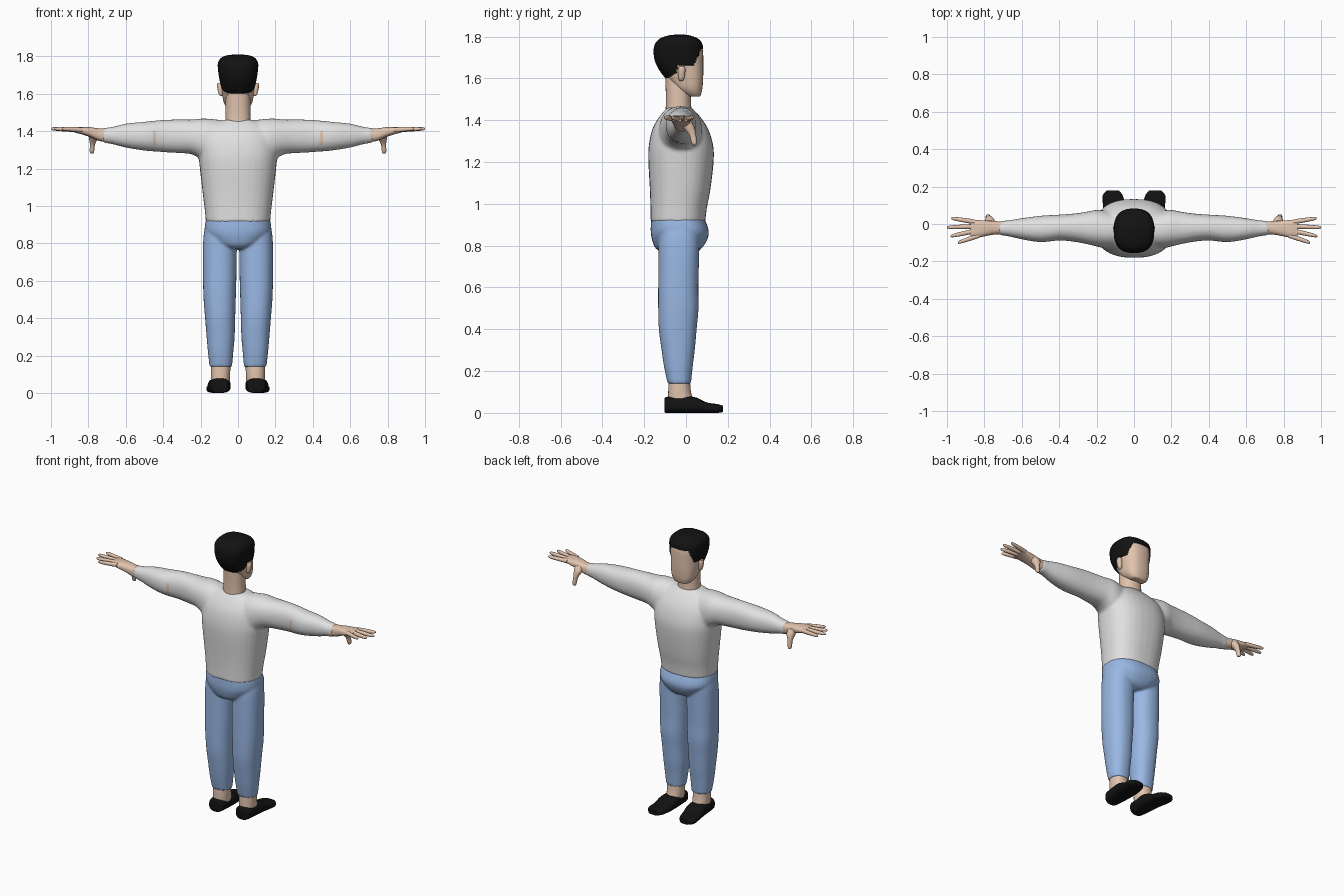
import bpy
import bmesh
import math

if "Cube" in bpy.data.objects:
    bpy.data.objects.remove(bpy.data.objects["Cube"], do_unlink=True)


def material(name, red, green, blue):
    mat = bpy.data.materials.new(name)
    mat.use_nodes = True
    color = (red, green, blue, 1)
    mat.diffuse_color = color
    shader = mat.node_tree.nodes["Principled BSDF"]
    shader.inputs["Base Color"].default_value = color
    shader.inputs["Roughness"].default_value = 0.8
    return mat


white_knit = material("white knit", 0.75, 0.75, 0.75)
blue_denim = material("blue denim", 0.32, 0.48, 0.78)
skin = material("skin", 0.76, 0.55, 0.42)
black = material("black", 0.006, 0.006, 0.006)

RIGHT_AND_LEFT = (1, -1)


def smooth_rows(rows, steps):
    """Catmull-Rom interpolation between key sections."""
    result = []
    last = len(rows) - 1
    for i in range(last):
        a, b, c, d = rows[max(i - 1, 0)], rows[i], rows[i + 1], rows[min(i + 2, last)]
        for k in range(steps):
            t = k / steps
            result.append([q + t * (r - p) / 2
                           + t * t * (p - 2.5 * q + 2 * r - s / 2)
                           + t ** 3 * (3 * q - p - 3 * r + s) / 2
                           for p, q, r, s in zip(a, b, c, d)])
    return result + [list(rows[last])]


def loft(bm, axis, rows, side=1, power=2.2, count=32, steps=4):
    """Skin rounded sections; each row is position, then low/high bounds of both other axes."""
    rings = []
    for pos, u_low, u_high, v_low, v_high in smooth_rows(rows, steps):
        ring = []
        for k in range(count):
            angle = math.tau * k / count
            cu, cv = math.cos(angle), math.sin(angle)
            u = math.copysign(abs(cu) ** (2 / power), cu)
            v = math.copysign(abs(cv) ** (2 / power), cv)
            u = (u_low + u_high) / 2 + u * (u_high - u_low) / 2
            v = (v_low + v_high) / 2 + v * (v_high - v_low) / 2
            x, y, z = {"x": (pos, u, v), "y": (u, pos, v), "z": (u, v, pos)}[axis]
            ring.append(bm.verts.new((side * x, y, z)))
        rings.append(ring)
    for low, high in zip(rings, rings[1:]):
        for k in range(count):
            n = (k + 1) % count
            bm.faces.new((low[k], low[n], high[n], high[k]))
    bm.faces.new(rings[0])
    bm.faces.new(rings[-1])


def finish(name, bm, mat, voxel=0):
    """Turn the mesh into a smooth object, optionally fusing its pieces into one skin."""
    bmesh.ops.recalc_face_normals(bm, faces=bm.faces)
    mesh = bpy.data.meshes.new(name)
    bm.to_mesh(mesh)
    bm.free()
    obj = bpy.data.objects.new(name, mesh)
    bpy.context.collection.objects.link(obj)
    if voxel:
        fuse = obj.modifiers.new("fuse", "REMESH")
        fuse.mode = "VOXEL"
        fuse.voxel_size = voxel
        relax = obj.modifiers.new("relax", "SMOOTH")
        relax.iterations = 5
        graph = bpy.context.evaluated_depsgraph_get()
        obj.data = bpy.data.meshes.new_from_object(obj.evaluated_get(graph))
        obj.modifiers.clear()
    obj.data.materials.clear()
    obj.data.materials.append(mat)
    bpy.ops.object.select_all(action="DESELECT")
    obj.select_set(True)
    bpy.context.view_layer.objects.active = obj
    bpy.ops.object.shade_smooth_by_angle(angle=math.radians(50))
    return obj


def part(name, mat, axis, rows, side=1, **options):
    bm = bmesh.new()
    loft(bm, axis, rows, side, **options)
    return finish(name, bm, mat)


def centred(rows):
    """Rows of height, half width, back, front."""
    return [(z, -w, w, back, front) for z, w, back, front in rows]


# Sweater: torso and both sleeves fused
torso = centred([
    (0.912, 0.172, -0.17, 0.092), (0.98, 0.178, -0.17, 0.1), (1.07, 0.189, -0.173, 0.117),
    (1.2, 0.204, -0.18, 0.132), (1.28, 0.21, -0.178, 0.13), (1.36, 0.2, -0.16, 0.105),
    (1.42, 0.17, -0.125, 0.065), (1.46, 0.09, -0.09, 0.025)])
sleeve = [
    (0.04, -0.11, 0.04, 1.25, 1.452), (0.14, -0.13, 0.07, 1.21, 1.465),
    (0.2, -0.12, 0.075, 1.25, 1.467), (0.25, -0.108, 0.066, 1.277, 1.462),
    (0.32, -0.095, 0.056, 1.283, 1.462), (0.4, -0.088, 0.05, 1.288, 1.46),
    (0.5, -0.097, 0.044, 1.296, 1.45), (0.6, -0.082, 0.031, 1.312, 1.44),
    (0.67, -0.066, 0.02, 1.33, 1.423), (0.72, -0.06, 0.016, 1.338, 1.417)]
bm = bmesh.new()
loft(bm, "z", torso, power=2.4)
for side in RIGHT_AND_LEFT:
    loft(bm, "x", sleeve, side)
sweater = finish("sweater", bm, white_knit, voxel=0.009)

# Worn elbow patches
sweater.data.materials.append(skin)
for face in sweater.data.polygons:
    x, y, z = face.center
    worn = abs(abs(x) - 0.448) < 0.008 + 0.06 * max(0, z - 1.385)
    if worn and y < -0.04 and 1.325 < z < 1.4:
        face.material_index = 1

# Trousers: hips and both legs fused
hips = centred([
    (0.77, 0.05, -0.12, 0.05), (0.79, 0.11, -0.148, 0.078), (0.83, 0.155, -0.163, 0.102),
    (0.87, 0.178, -0.169, 0.109), (0.928, 0.172, -0.167, 0.09)])
leg = [
    (0.14, 0.032, 0.152, -0.088, 0.024), (0.22, 0.025, 0.161, -0.105, 0.032),
    (0.3, 0.018, 0.168, -0.117, 0.042), (0.4, 0.015, 0.176, -0.13, 0.051),
    (0.5, 0.012, 0.184, -0.133, 0.06), (0.6, 0.009, 0.187, -0.133, 0.059),
    (0.75, 0.007, 0.188, -0.132, 0.063), (0.84, 0.006, 0.184, -0.13, 0.065),
    (0.9, 0.01, 0.174, -0.12, 0.06)]
bm = bmesh.new()
loft(bm, "z", hips, power=2.4)
for side in RIGHT_AND_LEFT:
    loft(bm, "z", leg, side, power=2.3)
finish("trousers", bm, blue_denim, voxel=0.007)

# Neck, head and hair
part("neck", skin, "z", centred([
    (1.4, 0.07, -0.1, 0.03), (1.5, 0.067, -0.096, 0.024), (1.62, 0.066, -0.1, 0.03)]))
part("head", skin, "z", centred([
    (1.513, 0.04, 0.015, 0.064), (1.52, 0.055, 0.0, 0.07), (1.55, 0.075, -0.05, 0.078),
    (1.6, 0.085, -0.09, 0.082), (1.66, 0.09, -0.125, 0.083), (1.73, 0.094, -0.13, 0.081),
    (1.76, 0.09, -0.12, 0.068), (1.79, 0.05, -0.09, 0.02)]), power=2.6)

HAIRLINE = [(-0.2, 1.6), (-0.095, 1.602), (-0.05, 1.62), (-0.036, 1.66),
            (0.035, 1.662), (0.06, 1.71), (0.07, 1.742), (0.2, 1.745)]


def hairline(y):
    for (y_a, z_a), (y_b, z_b) in zip(HAIRLINE, HAIRLINE[1:]):
        if y <= y_b:
            return z_a + (z_b - z_a) * (y - y_a) / (y_b - y_a)


bm = bmesh.new()
loft(bm, "z", centred([
    (1.595, 0.074, -0.093, 0.08), (1.63, 0.088, -0.122, 0.082), (1.68, 0.1, -0.148, 0.084),
    (1.73, 0.107, -0.155, 0.083), (1.765, 0.107, -0.148, 0.078), (1.79, 0.092, -0.125, 0.058),
    (1.805, 0.06, -0.085, 0.02), (1.81, 0.012, -0.04, -0.016)]),
    power=2.6, count=80, steps=8)
bare = [f for f in bm.faces
        if f.calc_center_median().z < hairline(f.calc_center_median().y)]
bmesh.ops.delete(bm, geom=bare, context="FACES")
hair = finish("hair", bm, black)
shell = hair.modifiers.new("thickness", "SOLIDIFY")
shell.thickness = 0.012
shell.offset = -1

# Paired parts: ears, hands, ankles and shoes
ear = [(1.588, 0.084, 0.094, -0.03, -0.016), (1.6, 0.08, 0.104, -0.036, -0.008),
       (1.64, 0.08, 0.112, -0.038, -0.003), (1.658, 0.085, 0.109, -0.032, -0.008)]
palm = [(0.69, -0.056, 0.012, 1.34, 1.413), (0.74, -0.056, 0.015, 1.347, 1.414),
        (0.79, -0.064, 0.018, 1.368, 1.421), (0.84, -0.073, 0.021, 1.384, 1.423),
        (0.875, -0.07, 0.02, 1.393, 1.42)]
thumb = [(1.28, 0.772, 0.786, 0.034, 0.046), (1.292, 0.769, 0.793, 0.026, 0.052),
         (1.33, 0.764, 0.792, 0.014, 0.048), (1.37, 0.745, 0.798, -0.02, 0.04),
         (1.4, 0.75, 0.8, -0.03, 0.02)]
# name, base x, base y, tip x, tip y
FINGERS = [("index", 0.85, 0.011, 0.977, 0.031), ("middle", 0.85, -0.013, 1, -0.018),
           ("ring", 0.85, -0.037, 0.98, -0.065), ("little", 0.83, -0.062, 0.942, -0.1)]
ankle = [(0.04, 0.045, 0.145, -0.085, 0.04), (0.1, 0.042, 0.145, -0.085, 0.024),
         (0.17, 0.04, 0.145, -0.083, 0.018)]
shoe = [(-0.102, 0.065, 0.125, 0.003, 0.068), (-0.09, 0.049, 0.145, 0, 0.077),
        (0, 0.04, 0.157, 0, 0.08), (0.05, 0.04, 0.162, 0, 0.073),
        (0.1, 0.047, 0.166, 0, 0.05), (0.15, 0.059, 0.168, 0, 0.042),
        (0.178, 0.08, 0.148, 0.004, 0.034)]

for side, label in zip(RIGHT_AND_LEFT, ("left", "right")):
    part(label + "_ear", skin, "z", ear, side, count=16)
    part(label + "_palm", skin, "x", palm, side, power=2.5)
    part(label + "_thumb", skin, "z", thumb, side, count=16)
    for name, x_a, y_a, x_b, y_b in FINGERS:
        rows = []
        for t, radius in ((0, 0.013), (0.5, 0.012), (0.9, 0.009), (1, 0.004)):
            x, y = x_a + (x_b - x_a) * t, y_a + (y_b - y_a) * t
            z = 1.407 + 0.006 * t
            rows.append((x, y - radius, y + radius, z - radius, z + radius))
        part(f"{label}_{name}_finger", skin, "x", rows, side, count=12)
    part(label + "_ankle", skin, "z", ankle, side)
    part(label + "_shoe", black, "y", shoe, side, power=2.8)
